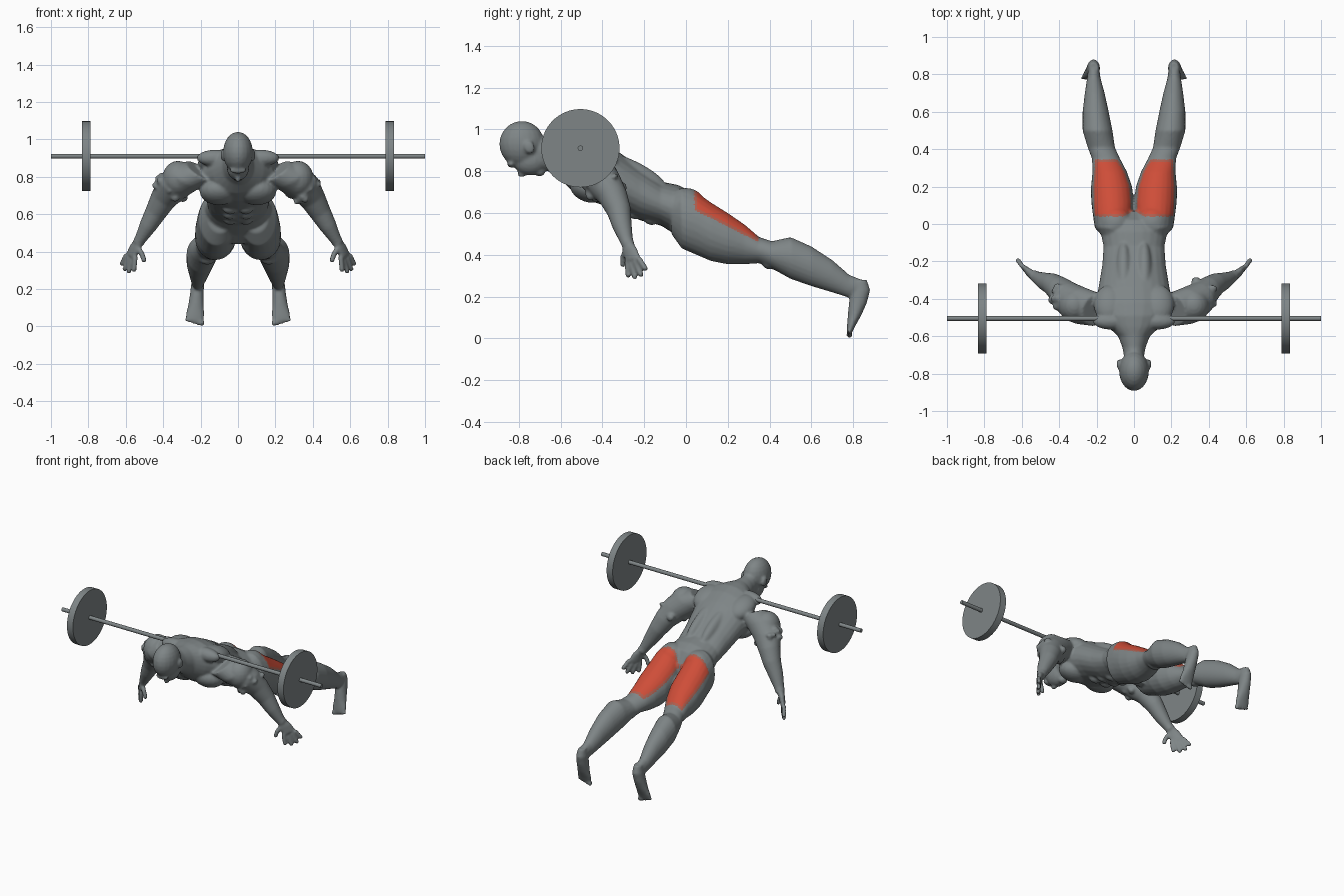
import bpy, bmesh, math, random
from mathutils import Vector, Matrix

cube = bpy.data.objects.get("Cube")
if cube:
    bpy.data.objects.remove(cube)
random.seed(4)
X, Y, Z = Vector((1, 0, 0)), Vector((0, 1, 0)), Vector((0, 0, 1))


def material(name, rgb):
    m = bpy.data.materials.new(name)
    m.use_nodes = True
    m.diffuse_color = (*rgb, 1)
    m.node_tree.nodes["Principled BSDF"].inputs["Base Color"].default_value = (*rgb, 1)
    return m


grey = material("slate grey", (0.21, 0.235, 0.24))
red = material("muscle red", (0.62, 0.075, 0.04))
soft_red = material("faded red", (0.42, 0.11, 0.075))

bm = bmesh.new()


def loft(stations, u, v, side=1, sides=24):
    """Closed tube through stations (centre, radius along u, radius along v)."""
    rings = []
    for centre, ru, rv in stations:
        ring = []
        for i in range(sides):
            a = math.tau * i / sides
            p = Vector(centre) + u * ru * math.cos(a) + v * rv * math.sin(a)
            ring.append(bm.verts.new((p.x * side, p.y, p.z)))
        rings.append(ring)
    for r, s in zip(rings, rings[1:]):
        for i in range(sides):
            j = (i + 1) % sides
            bm.faces.new((r[i], r[j], s[j], s[i]))
    bm.faces.new(rings[0])
    bm.faces.new(rings[-1])


def blob(centre, radii, tilt=0, side=1):
    """Ellipsoid, tilted about x in degrees."""
    c = Vector((centre[0] * side, centre[1], centre[2]))
    m = Matrix.Translation(c) @ Matrix.Rotation(math.radians(tilt), 4, 'X') @ Matrix.Diagonal((*radii, 1))
    bmesh.ops.create_uvsphere(bm, u_segments=20, v_segments=12, radius=1, matrix=m)


def finger(points, radius, side):
    """Tube with a round tip."""
    a, b = Vector(points[0]), Vector(points[-1])
    d = (b - a).normalized()
    u = d.cross(Y).normalized()
    loft([(p, radius, radius) for p in points], u, d.cross(u), side, 12)
    blob(b, (radius,) * 3, 0, side)


# Torso: y, top z, bottom z, half width
torso = [(-.73, .98, .83, .05), (-.66, .96, .80, .062), (-.6, .96, .76, .085),
         (-.55, .965, .71, .14), (-.49, .965, .67, .19), (-.42, .945, .645, .205),
         (-.34, .905, .62, .19), (-.22, .82, .565, .17), (-.12, .75, .54, .163),
         (-.04, .735, .49, .18), (.02, .705, .44, .17), (.07, .62, .44, .1)]
loft([((0, y, (t + b) / 2), w, (t - b) / 2) for y, t, b, w in torso], X, Z)

# Head, jaw, nose, chin and brow
blob((0, -.785, .93), (.08, .108, .11))
blob((0, -.745, .852), (.06, .085, .072))
blob((0, -.785, .79), (.014, .022, .02))
blob((0, -.70, .797), (.03, .026, .022))
blob((0, -.835, .835), (.045, .02, .018))

# Leg: x, y, top z, bottom z, half width
leg = [(.095, -.07, .7, .5, .07), (.11, -.02, .72, .43, .1), (.113, .05, .70, .4, .107),
       (.115, .12, .65, .37, .114), (.12, .2, .60, .355, .11), (.13, .28, .545, .355, .092),
       (.15, .35, .485, .36, .075), (.175, .41, .465, .335, .073), (.195, .5, .485, .285, .08),
       (.205, .6, .44, .25, .07), (.21, .7, .375, .22, .053), (.215, .78, .305, .195, .036),
       (.215, .83, .285, .2, .03)]
# Foot: x, y, z, half width, half depth
foot = [(.215, .835, .28, .025, .03), (.216, .835, .23, .034, .046), (.22, .822, .17, .037, .043),
        (.225, .806, .11, .042, .032), (.23, .79, .06, .05, .02), (.232, .782, .03, .048, .013)]
# Arm: centre, radius
arm = [((.2, -.46, .83), .09), ((.28, -.44, .8), .1), ((.35, -.40, .745), .09),
       ((.4, -.35, .68), .07), ((.44, -.32, .61), .058), ((.48, -.305, .54), .047),
       ((.52, -.285, .47), .032), ((.535, -.275, .445), .03)]
arm_dir = Vector((.52, .3, -.8)).normalized()
arm_u = arm_dir.cross(Y).normalized()
palm_u = Vector((.5, .75, .3)).normalized()
palm_v = arm_dir.cross(palm_u).normalized()
knuckles = [(.548, -.283, .372), (.562, -.262, .365), (.58, -.243, .37), (.597, -.226, .383)]
tips = [(.556, -.276, .302), (.583, -.245, .295), (.605, -.216, .306), (.62, -.195, .335)]

for s in (1, -1):
    # Legs and feet
    loft([((x, y, (t + b) / 2), w, (t - b) / 2) for x, y, t, b, w in leg], X, Z, s)
    loft([((x, y, z), w, d) for x, y, z, w, d in foot], X, Y, s)
    for i in range(5):
        r = .016 - .0015 * i
        blob((.192 + .021 * i, .782, .019 + .004 * i), (r * .75, r * .9, r * 1.2), 0, s)
    blob((.1, .0, .62), (.095, .1, .1), -20, s)
    blob((.165, .4, .375), (.05, .04, .045), 0, s)
    # Arms
    loft([(c, r, r) for c, r in arm], arm_u, arm_dir.cross(arm_u), s)
    blob((.32, -.435, .79), (.085, .09, .095), 0, s)
    for _ in range(16):
        a = random.uniform(0, math.tau)
        p = Vector((.36, -.385, .73)) + (arm_u * math.cos(a) + arm_dir.cross(arm_u) * math.sin(a)) * .083
        p += arm_dir * random.uniform(-.04, .02)
        blob(p, [random.uniform(.012, .026) for _ in X], 30, s)
    # Hands
    loft([((.53, -.28, .455), .028, .024), ((.552, -.268, .42), .04, .02),
          ((.572, -.253, .375), .043, .016)], palm_u, palm_v, s)
    for k, t in zip(knuckles, tips):
        finger((k, t), .0135, s)
    finger(((.54, -.285, .43), (.515, -.3, .39), (.503, -.302, .355)), .0145, s)
    # Chest, shoulder blade, back, trapezius and stomach muscles
    blob((.1, -.465, .72), (.105, .095, .068), -20, s)
    blob((.13, -.43, .87), (.085, .11, .06), -20, s)
    blob((.055, -.27, .79), (.045, .2, .065), -25, s)
    blob((.12, -.52, .9), (.1, .045, .045), 0, s)
    for i in range(3):
        blob((.042, -.33 + .08 * i, .628 - .028 * i), (.038, .038, .028), -20, s)
    # Ears
    blob((.08, -.75, .915), (.013, .026, .032), 20, s)

bmesh.ops.recalc_face_normals(bm, faces=bm.faces)
mesh = bpy.data.meshes.new("body_parts")
bm.to_mesh(mesh)
bm.free()
body = bpy.data.objects.new("body", mesh)
bpy.context.collection.objects.link(body)

# Fuse the parts into one smooth skin
rm = body.modifiers.new("fuse", 'REMESH')
rm.mode = 'VOXEL'
rm.voxel_size = .008
sm = body.modifiers.new("relax", 'SMOOTH')
sm.factor = .5
sm.iterations = 3
skin = bpy.data.meshes.new_from_object(body.evaluated_get(bpy.context.evaluated_depsgraph_get()))
body.modifiers.clear()
body.data = skin
skin.materials.clear()
for m in (grey, red, soft_red):
    skin.materials.append(m)

# Highlighted backs of the thighs
for p in skin.polygons:
    p.use_smooth = True
    p.material_index = 0
    c = p.center
    start = .04 + .03 * max(0, 1 - abs(c.x) / .06)
    margin = min(c.y - start, .345 - c.y, c.z - (.635 - .5 * c.y))
    if margin > 0 and p.normal.z > 0 and abs(c.x) > .004:
        p.material_index = 1 if margin > .014 else 2


def rod(name, x, radius, length, sides):
    """Cylinder lying along x on the barbell axis."""
    bpy.ops.mesh.primitive_cylinder_add(vertices=sides, radius=radius, depth=length,
                                        location=(x, -.505, .91), rotation=(0, math.pi / 2, 0))
    ob = bpy.context.object
    ob.name = name
    ob.data.materials.append(grey)
    bpy.ops.object.shade_smooth_by_angle()


# Barbell
rod("barbell_bar", 0, .013, 2, 24)
rod("left_plate", .812, .187, .046, 64)
rod("right_plate", -.812, .187, .046, 64)
